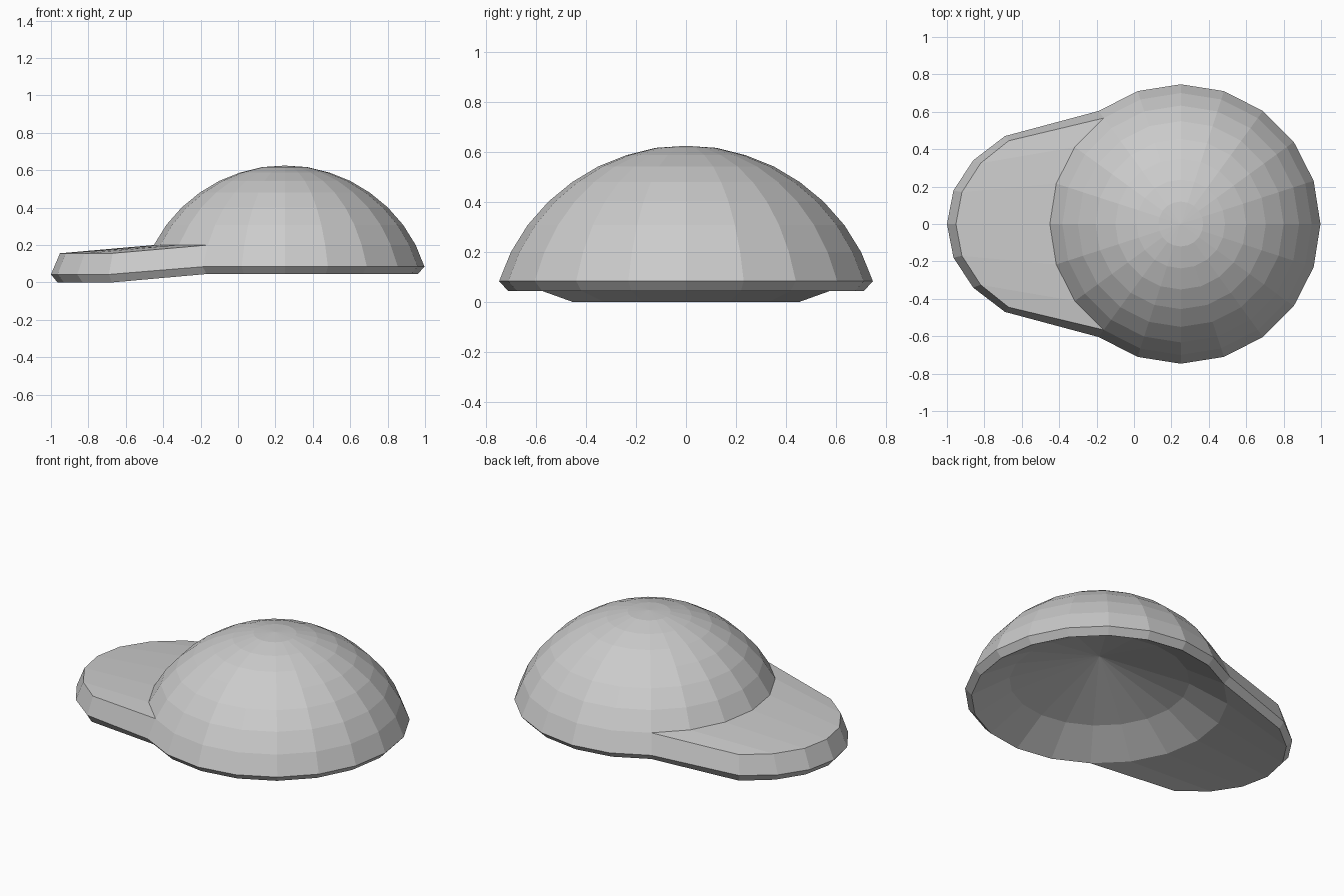
import bpy, bmesh
from math import cos, sin, radians

if "Cube" in bpy.data.objects:
    bpy.data.objects.remove(bpy.data.objects["Cube"])

CX, STEP = 0.25, 18            # crown centre and angle per side (20 sides)
RIM, WIDE, BAND = (0.711, 0.045), (0.747, 0.084), (0.70, 0.20)


def on_crown(rz, angle):
    r, z = rz
    return (CX + r * cos(radians(angle)), r * sin(radians(angle)), z)


def loft(name, columns, skip=lambda c, r: False):
    """Skin neighbouring columns of points with flat faces."""
    bm = bmesh.new()
    grid = [[bm.verts.new(p) for p in col] for col in columns]
    for c, (a, b) in enumerate(zip(grid, grid[1:])):
        for r in range(len(a) - 1):
            if not skip(c, r):
                bm.faces.new((a[r], b[r], b[r + 1], a[r + 1]))
    bmesh.ops.remove_doubles(bm, verts=bm.verts, dist=0.0005)
    mesh = bpy.data.meshes.new(name)
    bm.to_mesh(mesh)
    bm.free()
    obj = bpy.data.objects.new(name, mesh)
    bpy.context.collection.objects.link(obj)
    return obj


# Crown: inner lining, rim and dome; open where the visor joins
profile = [(0, 0.32), (0.50, 0.165), RIM, WIDE, BAND, (0.633, 0.308),
           (0.55, 0.402), (0.455, 0.48), (0.35, 0.543), (0.237, 0.588),
           (0.12, 0.617), (0, 0.625)]
loft("crown", [[on_crown(p, i * STEP) for p in profile] for i in range(21)],
     skip=lambda c, r: 7 <= c < 13 and r in (2, 3))

# Visor: x, y of the top, widest and bottom edges for half the outline
half = [((-0.67, 0.445), (-0.69, 0.47), (-0.675, 0.45)),
        ((-0.82, 0.325), (-0.86, 0.34), (-0.83, 0.325)),
        ((-0.92, 0.17), (-0.965, 0.18), (-0.93, 0.172)),
        ((-0.952, 0.0), (-1.0, 0.0), (-0.965, 0.0))]
outline = half + [tuple((x, -y) for x, y in row) for row in half[-2::-1]]


def visor_end(angle):
    return [on_crown(p, angle) for p in (RIM, RIM, WIDE, BAND, BAND)]


columns = [visor_end(126)]
for i, (top, wide, bottom) in enumerate(outline):
    angle = 126 + i * STEP
    columns.append([on_crown(RIM, angle), (*bottom, 0.0), (*wide, 0.043),
                    (*top, 0.156), on_crown(BAND, angle)])
columns.append(visor_end(234))
loft("visor", columns)
